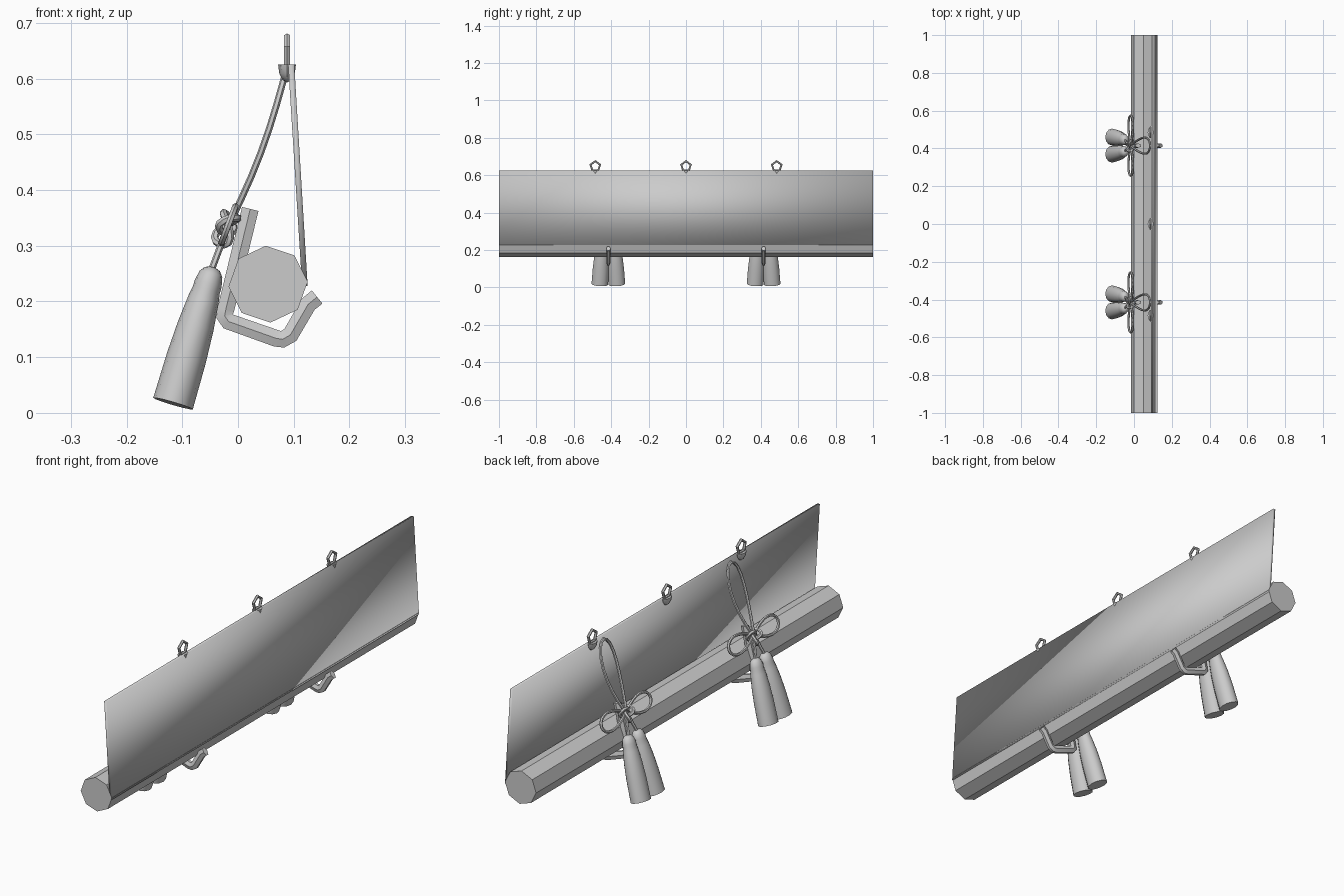
import bpy, bmesh
from math import sin, cos, pi
from mathutils import Vector, Matrix

if "Cube" in bpy.data.objects:
    bpy.data.objects.remove(bpy.data.objects["Cube"])


def mesh_obj(name, bm, smooth=None):
    bmesh.ops.recalc_face_normals(bm, faces=bm.faces[:])
    me = bpy.data.meshes.new(name)
    bm.to_mesh(me)
    bm.free()
    ob = bpy.data.objects.new(name, me)
    bpy.context.collection.objects.link(ob)
    if smooth:
        shade(ob, smooth)
    return ob


def shade(ob, angle):
    bpy.ops.object.select_all(action='DESELECT')
    ob.select_set(True)
    bpy.context.view_layer.objects.active = ob
    bpy.ops.object.shade_smooth_by_angle(angle=angle)


def tube(name, pts, r, cyclic=False):
    cu = bpy.data.curves.new(name, 'CURVE')
    cu.dimensions = '3D'
    cu.bevel_depth = r
    cu.bevel_resolution = 1
    cu.use_fill_caps = not cyclic
    sp = cu.splines.new('POLY')
    sp.points.add(len(pts) - 1)
    for p, c in zip(sp.points, pts):
        p.co = (*c, 1)
    sp.use_cyclic_u = cyclic
    tmp = bpy.data.objects.new(name + "_path", cu)
    bpy.context.collection.objects.link(tmp)
    bpy.context.view_layer.update()
    me = bpy.data.meshes.new_from_object(tmp.evaluated_get(bpy.context.evaluated_depsgraph_get()))
    bpy.data.objects.remove(tmp)
    ob = bpy.data.objects.new(name, me)
    bpy.context.collection.objects.link(ob)
    shade(ob, 1.0)
    return ob


def prism(name, profile):
    # extrude an (x, z) outline along the full length
    bm = bmesh.new()
    f = bm.faces.new([bm.verts.new((x, -1, z)) for x, z in profile])
    ext = bmesh.ops.extrude_face_region(bm, geom=[f])
    bmesh.ops.translate(bm, vec=(0, 2, 0),
                        verts=[v for v in ext['geom'] if isinstance(v, bmesh.types.BMVert)])
    return mesh_obj(name, bm)


# rolled lower part and hanging sheet
roll = prism("blind_roll", [(0.054 + 0.071 * cos(k * pi / 4 + 0.06), 0.231 + 0.069 * sin(k * pi / 4 + 0.06))
                            for k in range(8)])
sheet = prism("blind_sheet", [(0.090, 0.625), (0.101, 0.625), (0.125, 0.228), (0.115, 0.228)])
sheet.data.polygons.foreach_set("use_smooth", [True] * len(sheet.data.polygons))

# top rings with their small half-round seats
for y in (-0.485, 0, 0.485):
    bpy.ops.mesh.primitive_torus_add(major_segments=5, minor_segments=6, major_radius=0.027,
                                     minor_radius=0.006, location=(0.088, y, 0.648),
                                     rotation=(0, -pi / 2, 0))
    bpy.context.object.name = "hanging_ring"
    bm = bmesh.new()
    bmesh.ops.create_uvsphere(bm, u_segments=8, v_segments=6, radius=1)
    cut = bmesh.ops.bisect_plane(bm, geom=bm.verts[:] + bm.edges[:] + bm.faces[:],
                                 plane_co=(0, 0, 0), plane_no=(0, 0, 1), clear_outer=True)
    bmesh.ops.holes_fill(bm, edges=[e for e in bm.edges if e.is_boundary])
    bmesh.ops.scale(bm, vec=(0.016, 0.026, 0.032), verts=bm.verts[:])
    bmesh.ops.translate(bm, vec=(0.088, y, 0.625), verts=bm.verts[:])
    mesh_obj("ring_seat", bm, 0.7)

# ornament frame: s runs up the slope, n is off the slope
UP = Vector((0.351, 0, 0.936))
OUT = Vector((-0.936, 0, 0.351))


def at(yc, dy, s, n=0.0):
    return Vector((-0.02, yc, 0.33)) + UP * s + OUT * n + Vector((0, dy, 0))


def petal(length, width):
    for k in range(20):
        a = 2 * pi * k / 20
        yield length * (1 - cos(a)) / 2, width * sin(a) * sin(a / 2)


# (distance along axis, radius) of one tassel
TASSEL = [(0, 0.006), (0.003, 0.014), (0.012, 0.021), (0.03, 0.025), (0.042, 0.025), (0.06, 0.028),
          (0.11, 0.033), (0.17, 0.036), (0.255, 0.037)]


def tassel(top, bottom):
    axis = (bottom - top).normalized()
    side = axis.cross(Vector((0, 1, 0))).normalized()
    across = side.cross(axis)
    bm = bmesh.new()
    rings = []
    for d, r in TASSEL:
        rings.append([bm.verts.new(top + axis * d + side * r * cos(a) + across * r * 1.2 * sin(a))
                      for a in (2 * pi * k / 12 for k in range(12))])
    for p, q in zip(rings, rings[1:]):
        for k in range(12):
            bm.faces.new((p[k], p[k - 1], q[k - 1], q[k]))
    bm.faces.new(rings[0])
    bm.faces.new(rings[-1])
    mesh_obj("tassel", bm, 0.8)


HOOK = [(0.022, 0.366), (-0.022, 0.185), (-0.024, 0.174), (-0.017, 0.164), (0.068, 0.134),
        (0.08, 0.132), (0.094, 0.140), (0.126, 0.195), (0.142, 0.208)]

for yc in (-0.415, 0.415):
    # support hook, flattened sideways
    hook = tube("support_hook", [(x, 0, z) for x, z in HOOK], 0.0175)
    hook.data.transform(Matrix.Translation((0, yc, 0)) @ Matrix.Diagonal((1, 0.65, 1, 1)))
    # long loop up to the sheet top
    tube("cord_loop", [at(yc, w, s, -0.009 * sin(pi * s / 0.3)) for s, w in petal(0.3, 0.056)],
         0.006, True)
    for sg in (-1, 1):
        # bow loops, hanging cords and tassels
        tube("bow_loop", [at(yc, sg * l, w + 0.008) for l, w in petal(0.16, 0.046)], 0.006, True)
        tube("tassel_cord", [at(yc, sg * 0.008, 0), at(yc, sg * 0.016, -0.04), at(yc, sg * 0.03, -0.085)], 0.006)
        tassel(Vector((-0.045, yc + sg * 0.03, 0.261)), Vector((-0.118, yc + sg * 0.046, 0.012)))
    # interlaced knot
    tube("bow_knot", [at(yc, 0.011 * (sin(a) + 2 * sin(2 * a)), 0.011 * (cos(a) - 2 * cos(2 * a)) + 0.003,
                         -0.014 * sin(3 * a) + 0.002)
                      for a in (2 * pi * k / 30 for k in range(30))], 0.007, True)
